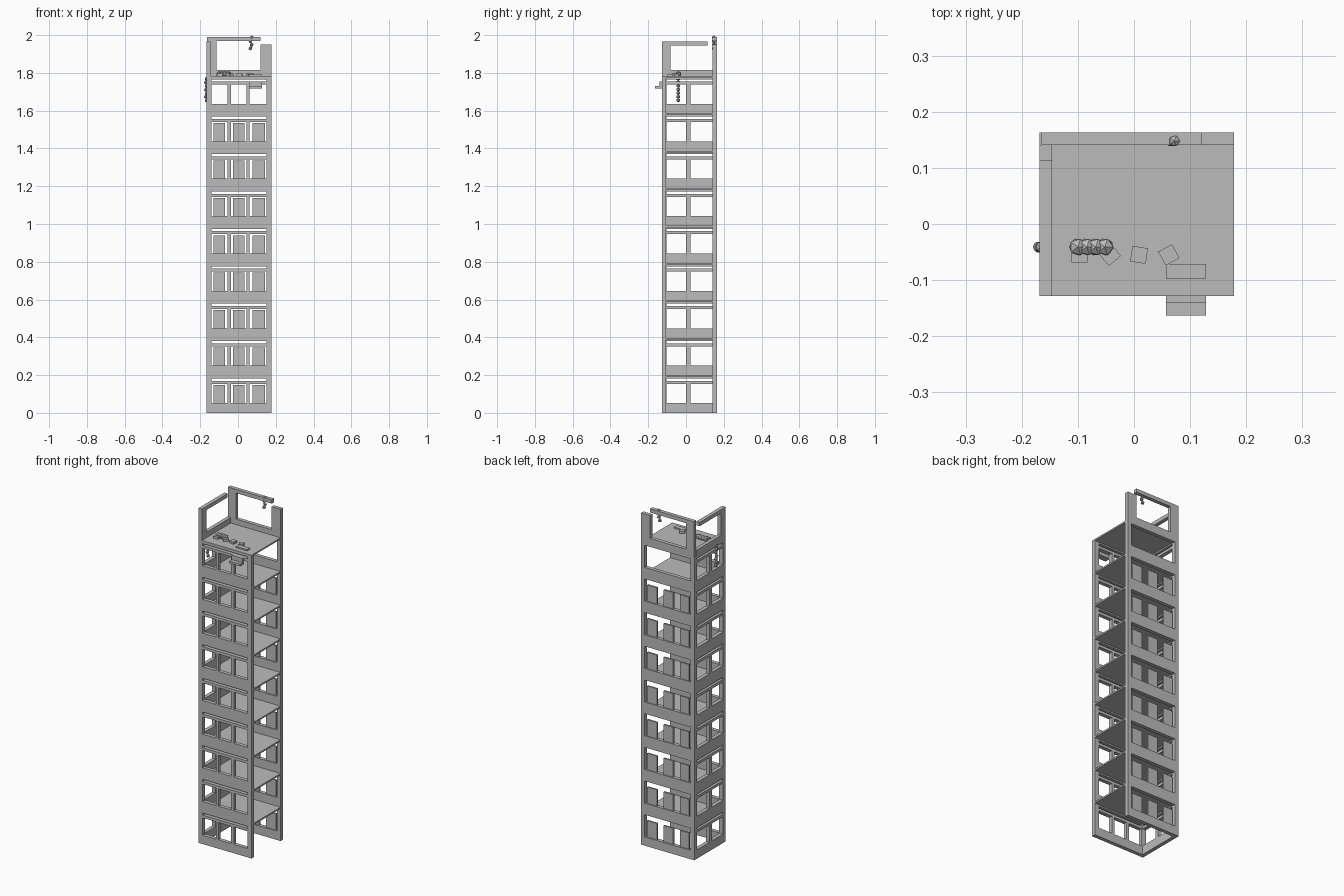
import bpy, bmesh
from mathutils import Matrix, Vector

cube = bpy.data.objects.get("Cube")
if cube:
    bpy.data.objects.remove(cube)

mat = bpy.data.materials.new("concrete grey")
mat.use_nodes = True
grey = (0.5, 0.5, 0.5, 1)
mat.diffuse_color = grey
mat.node_tree.nodes["Principled BSDF"].inputs["Base Color"].default_value = grey

X0, X1, Y0, Y1 = -0.168, 0.178, -0.128, 0.163   # footprint
T = 0.022                                       # wall thickness
H = 0.198                                       # storey height
STOREYS = 9
ROOF = H * STOREYS


def finish(name, bm):
    bmesh.ops.recalc_face_normals(bm, faces=bm.faces)
    mesh = bpy.data.meshes.new(name)
    bm.to_mesh(mesh)
    bm.free()
    mesh.materials.append(mat)
    ob = bpy.data.objects.new(name, mesh)
    bpy.context.collection.objects.link(ob)
    return ob


def stack(ob, count):
    mod = ob.modifiers.new("storeys", 'ARRAY')
    mod.count = count
    mod.use_relative_offset = False
    mod.use_constant_offset = True
    mod.constant_offset_displace = (0, 0, H)


def box(name, lo, hi, turn=0):
    lo, hi = Vector(lo), Vector(hi)
    bm = bmesh.new()
    bmesh.ops.create_cube(bm, size=1, matrix=Matrix.Translation((lo + hi) / 2)
                          @ Matrix.Rotation(turn, 4, 'Z') @ Matrix.Diagonal((*(hi - lo), 1)))
    return finish(name, bm)


def wall(name, us, zs, is_hole, place, inward):
    """Grid of wall cells with some left open, extruded inward."""
    bm = bmesh.new()
    verts = [[bm.verts.new(place(u, z)) for z in zs] for u in us]
    for i in range(len(us) - 1):
        for j in range(len(zs) - 1):
            if not is_hole(i, j):
                bm.faces.new((verts[i][j], verts[i + 1][j], verts[i + 1][j + 1], verts[i][j + 1]))
    bmesh.ops.delete(bm, geom=[v for v in bm.verts if not v.link_faces], context='VERTS')
    new = bmesh.ops.extrude_face_region(bm, geom=bm.faces[:], use_keep_orig=True)["geom"]
    moved = [g for g in new if isinstance(g, bmesh.types.BMVert)]
    bmesh.ops.translate(bm, verts=moved, vec=inward)
    return finish(name, bm)


def beads(name, points, radius):
    bm = bmesh.new()
    for p in points:
        bmesh.ops.create_icosphere(bm, subdivisions=1, radius=radius, matrix=Matrix.Translation(p))
    return finish(name, bm)


# Storey walls: windows with a narrow slit above; the back is one wide opening
levels = [0, 0.052, 0.154, 0.17, 0.182, H]


def window_rule(last):
    return lambda i, j: (j == 1 and i % 2 == 1) or (j == 3 and 0 < i < last)


front = wall("front_wall", [X0, -0.14, -0.055, -0.038, 0.045, 0.062, 0.15, X1], levels,
             window_rule(6), lambda u, z: (u, Y0, z), (0, T, 0))
side = wall("right_wall", [Y0 + T, Y0 + T + 0.002, 0, 0.023, Y1 - T - 0.002, Y1 - T], levels,
            window_rule(4), lambda u, z: (X0, u, z), (T, 0, 0))
back = wall("back_wall", [X0, -0.142, 0.155, X1], [0, 0.052, 0.182, H],
            lambda i, j: i == 1 and j == 1, lambda u, z: (u, Y1, z), (0, -T, 0))
for ob in (front, side, back):
    stack(ob, STOREYS)

# Panels standing in the back openings, all storeys but the top one
for k, (a, b) in enumerate([(-0.13, -0.07), (-0.027, 0.035), (0.078, 0.143)]):
    stack(box(f"back_panel_{k + 1}", (a, Y1 - 0.016, 0.05), (b, Y1 - 0.006, 0.148)), STOREYS - 1)

# Floor slabs, the last one being the roof
stack(box("floor_slabs", (X0 + 0.002, Y0 + 0.002, H - 0.008), (X1, Y1 - 0.002, H + 0.001)), STOREYS)

# Broken walls standing on the roof
wall("upper_back_wall", [X0 + 0.003, -0.113, 0.12, X1], [ROOF, 1.815, 1.95, 1.968, 1.99],
     lambda i, j: (i == 1 and j in (1, 2)) or (i == 2 and j > 1),
     lambda u, z: (u, Y1, z), (0, -T, 0))
wall("upper_right_wall", [Y0, -0.083, 0.113, Y1 - T], [ROOF, 1.815, 1.945, 1.967],
     lambda i, j: (i == 1 and j == 1) or (i == 2 and j > 0),
     lambda u, z: (X0, u, z), (T, 0, 0))

# Rubble blocks and planks
for k, (x, turn) in enumerate([(-0.097, 0), (-0.043, 0.7), (0.009, -0.15), (0.062, 0.5)]):
    box(f"rubble_block_{k + 1}", (x - 0.014, -0.069, ROOF), (x + 0.014, -0.041, ROOF + 0.014), turn)
box("roof_plank", (0.057, -0.098, ROOF), (0.128, -0.071, ROOF + 0.009))
box("ledge_shelf", (0.057, -0.163, 1.717), (0.128, -0.138, 1.73))
box("ledge_back", (0.057, -0.14, 1.717), (0.128, Y0, 1.755))

# Strings of faceted beads
beads("roof_beads", [(-0.1 + 0.016 * k, -0.041, ROOF + 0.012) for k in range(4)], 0.017)
beads("side_beads", [(-0.166 - 0.004 * (k % 2), -0.041, 1.655 + 0.019 * k) for k in range(7)], 0.011)
beads("hanging_beads", [(0.066 + 0.006 * (k % 2), 0.148, 1.93 + 0.019 * k) for k in range(4)], 0.011)
